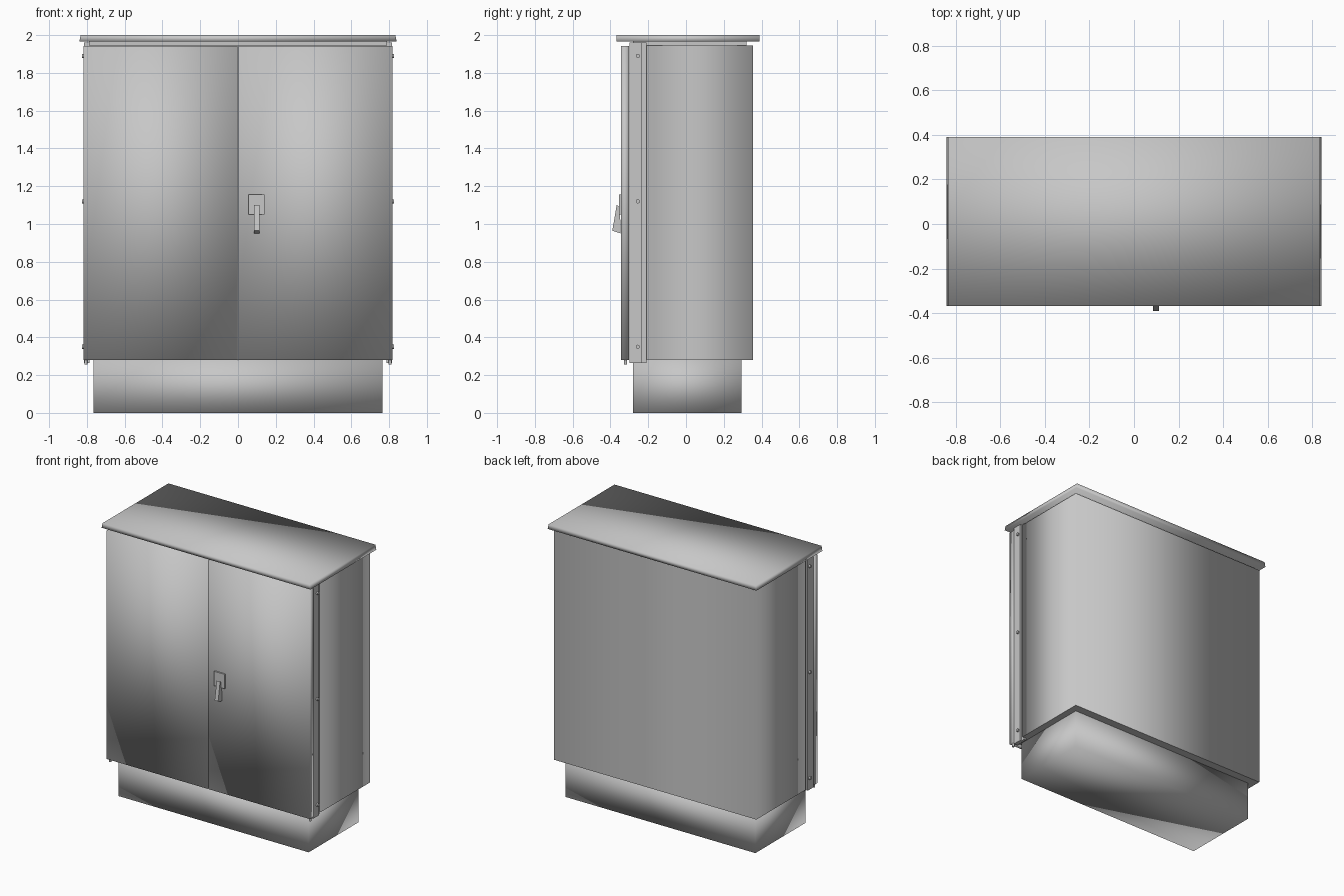
import bpy, bmesh, math
from mathutils import Matrix

cube = bpy.data.objects.get("Cube")
if cube:
    bpy.data.objects.remove(cube)

grey = bpy.data.materials.new("light_grey_metal")
grey.use_nodes = True
COLOUR = (0.57, 0.57, 0.57, 1)
grey.diffuse_color = COLOUR
grey.node_tree.nodes["Principled BSDF"].inputs["Base Color"].default_value = COLOUR


def finish(bm, name, smooth=False):
    bmesh.ops.recalc_face_normals(bm, faces=bm.faces)
    for f in bm.faces:
        f.smooth = smooth
    mesh = bpy.data.meshes.new(name)
    bm.to_mesh(mesh)
    bm.free()
    mesh.materials.append(grey)
    obj = bpy.data.objects.new(name, mesh)
    bpy.context.collection.objects.link(obj)
    return obj


def box(name, x, y, z, smooth=False, sharp_caps=False, taper=0):
    """Box from (min, max) ranges; taper narrows the top in x."""
    bm = bmesh.new()
    bmesh.ops.create_cube(bm, size=1)
    for v in bm.verts:
        top = v.co.z > 0
        side = 1 if v.co.x > 0 else -1
        v.co = (x[side > 0] - side * taper * top, y[v.co.y > 0], z[top])
    if sharp_caps:
        for e in bm.edges:
            if abs(e.verts[0].co.z - e.verts[1].co.z) < 0.001:
                e.smooth = False
    return finish(bm, name, smooth)


def mirrored(x, s):
    return tuple(sorted((x[0] * s, x[1] * s)))


def pin(name, location, radius, depth, axis):
    bm = bmesh.new()
    turn = Matrix.Rotation(math.pi / 2, 4, "Y") if axis == "X" else Matrix()
    bmesh.ops.create_cone(bm, cap_ends=True, segments=12, radius1=radius, radius2=radius,
                          depth=depth, matrix=Matrix.Translation(location) @ turn)
    return finish(bm, name)


# Plinth, cabinet shell, neck and roof
box("plinth", (-0.765, 0.765), (-0.28, 0.295), (0, 0.285), smooth=True)
box("cabinet_body", (-0.815, 0.815), (-0.21, 0.355), (0.28, 1.945), smooth=True, sharp_caps=True)
box("front_frame", (-0.79, 0.79), (-0.30, -0.20), (0.28, 1.945))
box("roof_neck", (-0.79, 0.79), (-0.28, 0.32), (1.94, 1.97))
box("roof", (-0.84, 0.84), (-0.368, 0.39), (1.965, 2.0), smooth=True, taper=0.007)

# Doors, hinge posts, screws and hinge pins
for s, side in ((1, "left"), (-1, "right")):
    box(side + "_door", mirrored((0.002, 0.817), s), (-0.343, -0.302), (0.28, 1.942), smooth=True)
    box(side + "_hinge_post", mirrored((0.785, 0.815), s), (-0.30, -0.235), (0.265, 1.96))
    box(side + "_post_return", mirrored((0.785, 0.803), s), (-0.235, -0.208), (0.265, 1.96))
    for level, z in (("lower", 0.35), ("middle", 1.12), ("upper", 1.89)):
        pin(f"{side}_{level}_hinge_screw", (0.817 * s, -0.255, z), 0.011, 0.018, "X")
    pin(side + "_lower_hinge_pin", (0.805 * s, -0.32, 0.27), 0.008, 0.03, "Z")

# Handle plate and wedge-shaped lever
box("handle_plate", (0.055, 0.14), (-0.354, -0.34), (1.05, 1.155))
bm = bmesh.new()
profile = [(-0.35, 1.09), (-0.367, 1.10), (-0.39, 0.965), (-0.346, 0.95)]
lever = bm.faces.new([bm.verts.new((0.085, y, z)) for y, z in profile])
ext = bmesh.ops.extrude_face_region(bm, geom=[lever])
bmesh.ops.translate(bm, vec=(0.028, 0, 0),
                    verts=[g for g in ext["geom"] if isinstance(g, bmesh.types.BMVert)])
finish(bm, "handle_lever")
